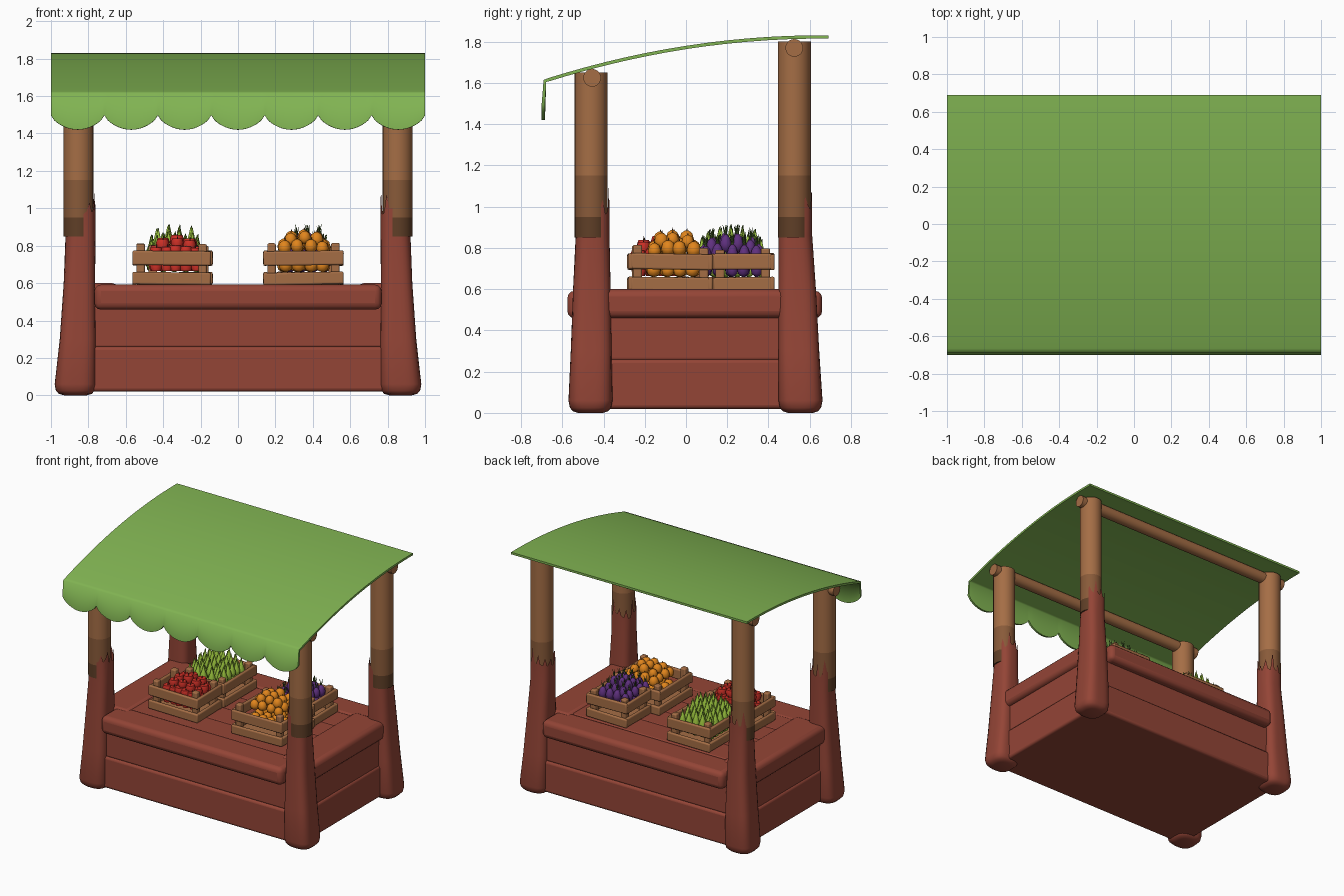
import bpy, bmesh, math, random
from mathutils import Matrix, Vector

random.seed(4)
if "Cube" in bpy.data.objects:
    bpy.data.objects.remove(bpy.data.objects["Cube"])


def material(name, r, g, b):
    m = bpy.data.materials.new(name)
    m.use_nodes = True
    m.diffuse_color = (r, g, b, 1)
    bsdf = m.node_tree.nodes["Principled BSDF"]
    bsdf.inputs["Base Color"].default_value = (r, g, b, 1)
    bsdf.inputs["Roughness"].default_value = 0.8
    return m


CLOTH = material("green cloth", .22, .455, .085)
PAINT = material("red painted wood", .295, .059, .037)
WOOD = material("brown wood", .375, .155, .06)
MID = material("weathered brown wood", .25, .103, .041)
DARK = material("dark brown wood", .115, .049, .02)
ORANGE = material("orange fruit", .75, .235, .012)
RED = material("red fruit", .62, .03, .02)
PURPLE = material("purple fruit", .115, .03, .21)
LIME = material("lime fruit", .34, .57, .05)
LEAF = material("leaf green", .08, .15, .03)


def finish(name, bm, mats, angle=40, bevel=0, thickness=0):
    bmesh.ops.recalc_face_normals(bm, faces=bm.faces)
    mesh = bpy.data.meshes.new(name)
    bm.to_mesh(mesh)
    bm.free()
    ob = bpy.data.objects.new(name, mesh)
    bpy.context.collection.objects.link(ob)
    for m in mats:
        mesh.materials.append(m)
    bpy.ops.object.select_all(action='DESELECT')
    ob.select_set(True)
    bpy.context.view_layer.objects.active = ob
    if thickness:
        mod = ob.modifiers.new("thickness", 'SOLIDIFY')
        mod.thickness, mod.offset = thickness, 0
        bpy.ops.object.modifier_apply(modifier=mod.name)
    bpy.ops.object.shade_smooth_by_angle(angle=math.radians(angle))
    if bevel:
        mod = ob.modifiers.new("soft edges", 'BEVEL')
        mod.width, mod.segments = bevel, 3


def box(bm, x0, x1, y0, y1, z0, z1, tilt=0):
    centre = Vector((x0 + x1, y0 + y1, z0 + z1)) / 2
    turn = Matrix.Rotation(tilt, 4, 'Y' if x1 - x0 > y1 - y0 else 'X')
    size = Matrix.Diagonal((x1 - x0, y1 - y0, z1 - z0, 1))
    bmesh.ops.create_cube(bm, size=1, matrix=Matrix.Translation(centre) @ turn @ size)


def loft(bm, rings, cap_top=True):
    rows = [[bm.verts.new(p) for p in ring] for ring in rings]
    n = len(rows[0])
    for a, b in zip(rows, rows[1:]):
        for i in range(n):
            bm.faces.new((a[i], a[(i + 1) % n], b[(i + 1) % n], b[i]))
    bm.faces.new(rows[0])
    if cap_top:
        bm.faces.new(rows[-1])


def ring(cx, cy, rx, ry, z, n=24, power=2):
    pts = []
    for i in range(n):
        c, s = math.cos(math.tau * i / n), math.sin(math.tau * i / n)
        k = (abs(c) ** power + abs(s) ** power) ** (-1 / power)
        pts.append((cx + rx * k * c, cy + ry * k * s, z))
    return pts


# Legs with splintered tops, and the posts standing in them
def leg_and_post(side, where, sx, flare, y_leg, y_post, top):
    bm = bmesh.new()
    rings = []
    for z, inner, outer, half, power in ((0, .81, .93, .06, 2.3), (.008, .782, .958, .085, 2.8),
                                         (.025, .766, .974, .1, 3.2), (.06, .76, .98, .107, 3.5),
                                         (.3, .76, .953, .099, 4), (.6, .764, .932, .091, 3.5),
                                         (.86, .762, .922, .082, 2.6)):
        cy = y_leg + flare * ((half if z > .05 else .107) - .082)
        rings.append(ring(sx * (inner + outer) / 2, cy, (outer - inner) / 2, half, z, 32, power))
    jagged = []
    for i, p in enumerate(rings[-1]):
        peak = random.uniform(.06, .15) if i % 3 == 0 else random.uniform(0, .05)
        jagged.append((p[0], p[1], .96 + peak))
    loft(bm, rings + [jagged], cap_top=False)
    finish(f"{where}_{side}_leg", bm, [PAINT], 60)

    bm = bmesh.new()
    loft(bm, [ring(sx * .853, y_post, .08, .08, z) for z in (.85, .95, 1.15, top)])
    for f in bm.faces:
        z = f.calc_center_median().z
        f.material_index = 2 if z < .95 else 1 if z < 1.15 else 0
    finish(f"{where}_{side}_post", bm, [WOOD, MID, DARK])


for side, sx in (("left", 1), ("right", -1)):
    leg_and_post(side, "front", sx, -.4, -.453, -.46, 1.65)
    leg_and_post(side, "back", sx, 1, .53, .525, 1.80)

# Roof beams
for name, y, z in (("front_beam", -.455, 1.625), ("back_beam", .525, 1.77)):
    bm = bmesh.new()
    turn = Matrix.Translation((0, y, z)) @ Matrix.Rotation(math.pi / 2, 4, 'Y')
    bmesh.ops.create_cone(bm, cap_ends=True, segments=20, radius1=.043, radius2=.043,
                          depth=1.92, matrix=turn)
    finish(name, bm, [WOOD])

# Counter body: two courses of planks
bm = bmesh.new()
box(bm, -.89, .89, -.52, .61, .02, .26)
box(bm, -.88, .88, -.505, .595, .25, .48)
finish("counter_body", bm, [PAINT], bevel=.018)

# Counter top: rails around inset boards
bm = bmesh.new()
for y0, y1 in ((-.575, -.34), (.43, .66)):
    box(bm, -.768, .768, y0, y1, .458, .592)
for sx in (-1, 1):
    x0, x1 = sorted((sx * .64, sx * .912))
    box(bm, x0, x1, -.42, .5, .46, .6)
finish("counter_rails", bm, [PAINT], bevel=.035)
bm = bmesh.new()
for i in range(4):
    y = -.36 + i * .2
    box(bm, -.68, .68, y, y + .2, .47, .59)
finish("counter_boards", bm, [PAINT], bevel=.008)


# Awning: one arched sheet that folds down into a scalloped front edge
scallops, steps = 7, 16
columns = []
for i in range(scallops * steps + 1):
    arc = abs(math.sin(math.pi * i / steps))
    columns.append((-1 + 2 * i / (scallops * steps), 1.497 - .077 * arc ** .65))
rows = [[(x, -.692, low) for x, low in columns]]
for t in [0, .015] + [i / 14 for i in range(1, 15)]:
    z = 1.61 + .437 * t - .224 * t * t
    rows.append([(x, -.684 + 1.374 * t, z) for x, low in columns])
bm = bmesh.new()
grid = [[bm.verts.new(p) for p in row] for row in rows]
for a, b in zip(grid, grid[1:]):
    for i in range(len(a) - 1):
        bm.faces.new((a[i], a[i + 1], b[i + 1], b[i]))
finish("awning", bm, [CLOTH], angle=82, thickness=.016)


# Crates of slats with corner stakes
def crate(name, x0, x1, y0, y1):
    bm = bmesh.new()
    box(bm, x0 + .02, x1 - .02, y0 + .02, y1 - .02, .592, .61)
    for z0, z1 in ((.592, .658), (.695, .772)):
        for y in (y0, y1 - .025):
            box(bm, x0, x1, y, y + .025, z0, z1, random.uniform(-.02, .02))
        for x in (x0, x1 - .025):
            box(bm, x, x + .025, y0 + .012, y1 - .012, z0, z1, random.uniform(-.02, .02))
    for x in (x0 + .022, x1 - .067):
        for y in (y0 + .022, y1 - .067):
            box(bm, x, x + .045, y, y + .045, .595, random.uniform(.79, .815))
    finish(name, bm, [WOOD], bevel=.011)


def fruit(bm, profile, x, y, z, scale, stalks, height):
    start = len(bm.faces)
    loft(bm, [ring(x, y, r * scale, r * scale, z + h * scale, 10) for r, h in profile])
    tip = z + profile[-1][1] * scale
    body = len(bm.faces)
    for k in range(stalks):
        a = math.tau * k / stalks + random.random()
        lean = .012 if stalks > 1 else .004
        end = (x + lean * math.cos(a), y + lean * math.sin(a))
        loft(bm, [ring(x, y, .005, .005, tip - .008, 5),
                  ring(end[0], end[1], .001, .001, tip + height * random.uniform(.7, 1.1), 5)])
    bm.faces.ensure_lookup_table()
    for i in range(start, len(bm.faces)):
        bm.faces[i].material_index = int(i >= body)


# Heaped fruit: a lower layer inside the crate and two domed layers on it
def heap(name, x0, x1, y0, y1, mats, profile, top, stalks, height):
    bm = bmesh.new()
    cx, cy = (x0 + x1) / 2, (y0 + y1) / 2
    for margin, base, dome in ((0, .66, 0), (0, top - .045, 1), (.03, top, 2.4)):
        nx = max(2, round((x1 - x0 - 2 * margin) / .06) + 1)
        ny = max(2, round((y1 - y0 - 2 * margin) / .06) + 1)
        for i in range(nx):
            for j in range(ny):
                x = x0 + margin + (x1 - x0 - 2 * margin) * i / (nx - 1)
                y = y0 + margin + (y1 - y0 - 2 * margin) * j / (ny - 1)
                drop = dome * ((x - cx) ** 2 + (y - cy) ** 2)
                fruit(bm, profile, x + random.uniform(-.006, .006), y + random.uniform(-.006, .006),
                      base - drop, random.uniform(.92, 1.08), stalks, height)
    finish(name, bm, mats, 60)


round_fruit = ((.006, 0), (.028, .01), (.034, .032), (.026, .058), (.008, .07))
apple = ((.006, .004), (.026, .004), (.036, .035), (.028, .058), (.006, .056))
bulb = ((.006, 0), (.025, .015), (.029, .042), (.02, .07), (.007, .085))
pear = ((.006, 0), (.024, .012), (.027, .04), (.013, .08), (.003, .125))

for label, frame, pile, mats, profile, top, stalks, height in (
        ("orange", (.135, .565, -.28, .13), (.25, .455, -.155, .035),
         [ORANGE, DARK], round_fruit, .82, 1, .012),
        ("purple", (.205, .55, .12, .43), (.28, .465, .095, .345),
         [PURPLE, LEAF], bulb, .79, 3, .045),
        ("red", (-.565, -.145, -.285, .02), (-.435, -.225, -.23, -.04),
         [RED, DARK], apple, .795, 1, .02),
        ("lime", (-.5, -.135, .02, .43), (-.46, -.22, .08, .36),
         [LIME, LEAF], pear, .785, 1, .008)):
    crate(f"{label}_crate", *frame)
    heap(f"{label}_fruit", *pile, mats, profile, top, stalks, height)
